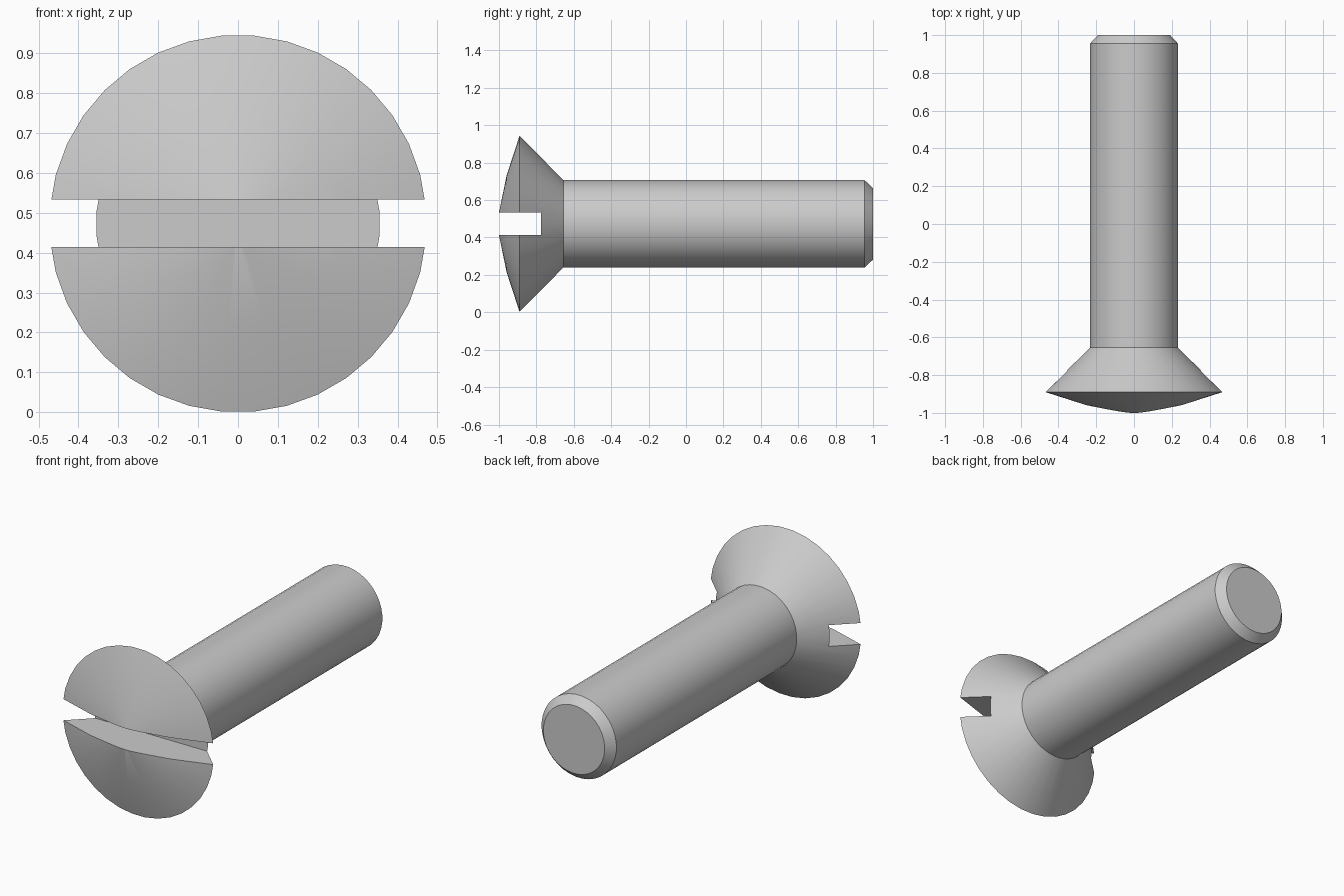
import bpy, bmesh, math

if "Cube" in bpy.data.objects:
    bpy.data.objects.remove(bpy.data.objects["Cube"])

SIDES = 36
CZ = 0.473

# Profile (radius, y) from the domed head to the chamfered tip
profile = [(0.06, -1.0), (0.26, -0.959), (0.473, -0.89), (0.234, -0.655),
           (0.234, 0.955), (0.192, 1.0)]

# Screw body: revolve the profile around the y axis
bm = bmesh.new()
rings = []
for r, y in profile:
    ring = []
    for i in range(SIDES):
        a = 2 * math.pi * (i + 0.5) / SIDES
        ring.append(bm.verts.new((r * math.cos(a), y, CZ + r * math.sin(a))))
    rings.append(ring)
for lo, hi in zip(rings, rings[1:]):
    for i in range(SIDES):
        j = (i + 1) % SIDES
        bm.faces.new((lo[i], lo[j], hi[j], hi[i]))
bm.faces.new(rings[0])
bm.faces.new(rings[-1])
bmesh.ops.recalc_face_normals(bm, faces=bm.faces)
mesh = bpy.data.meshes.new("slotted_screw")
bm.to_mesh(mesh)
bm.free()
screw = bpy.data.objects.new("slotted_screw", mesh)
bpy.context.collection.objects.link(screw)

# Driver slot across the head
bpy.ops.mesh.primitive_cube_add(size=1, location=(0, -0.975, CZ + 0.001))
cutter = bpy.context.object
cutter.name = "slot_cutter"
cutter.scale = (1.4, 0.4, 0.12)
cutter.hide_render = True
mod = screw.modifiers.new("slot", 'BOOLEAN')
mod.operation = 'DIFFERENCE'
mod.solver = 'EXACT'
mod.object = cutter

bpy.ops.object.select_all(action='DESELECT')
screw.select_set(True)
bpy.context.view_layer.objects.active = screw
bpy.ops.object.modifier_apply(modifier="slot")
bpy.data.objects.remove(cutter, do_unlink=True)

# Smooth round surfaces, crisp rims
bpy.ops.object.shade_smooth_by_angle(angle=math.radians(30))
